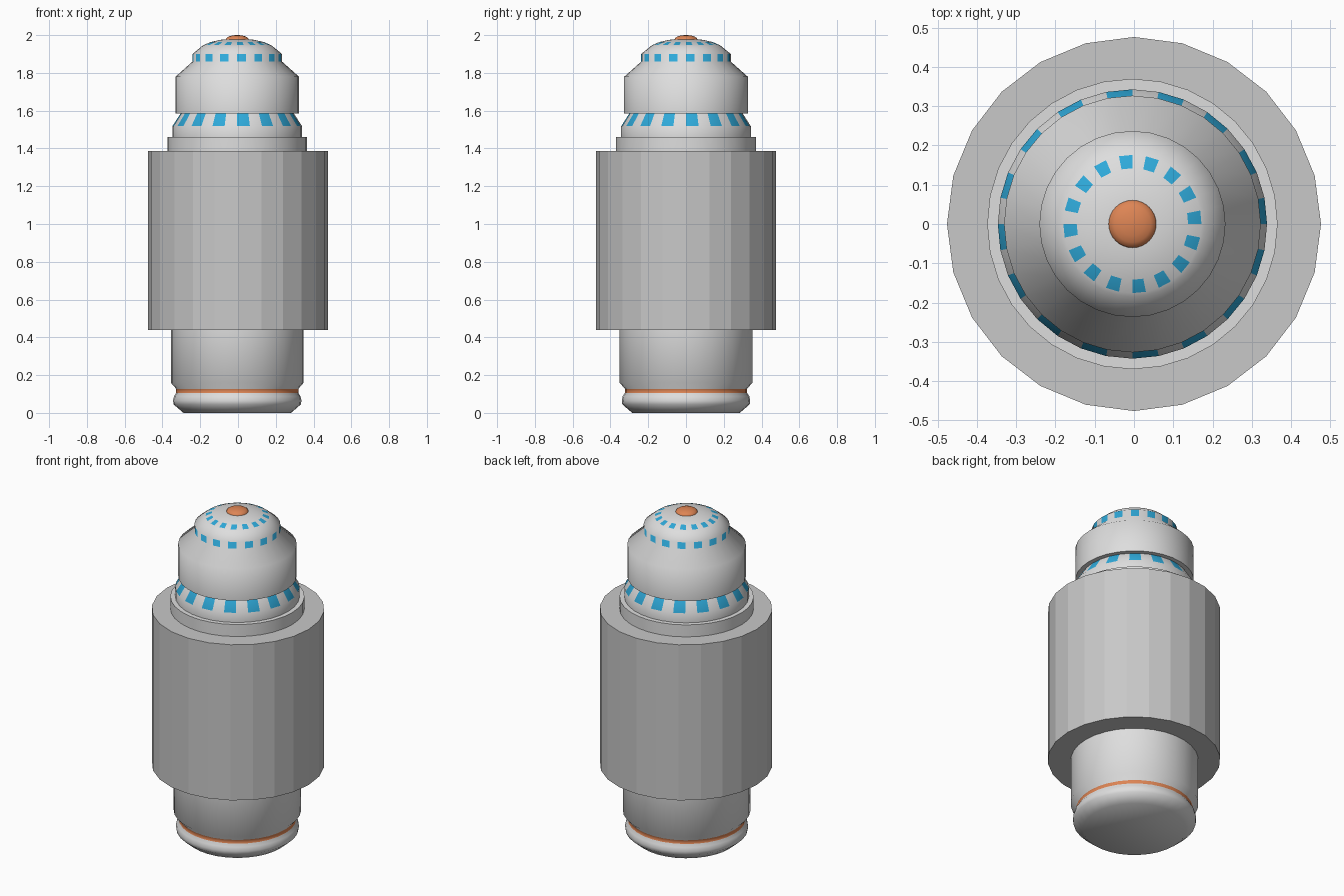
import bpy, bmesh, math

if "Cube" in bpy.data.objects:
    bpy.data.objects.remove(bpy.data.objects["Cube"])

SEG = 32          # segments of the turned parts
AXIS_X = -0.004   # turned parts sit a hair left of the sleeve


def material(name, rgb):
    m = bpy.data.materials.new(name)
    m.diffuse_color = (*rgb, 1)
    m.use_nodes = True
    m.node_tree.nodes["Principled BSDF"].inputs["Base Color"].default_value = m.diffuse_color
    return m


WHITE = material("light_grey", (0.73, 0.73, 0.73))
GREY = material("mid_grey", (0.58, 0.58, 0.58))
BLUE = material("sky_blue", (0.028, 0.40, 0.70))
ORANGE = material("copper_orange", (0.73, 0.235, 0.09))


def add_object(name, bm, mats, x=0.0):
    bmesh.ops.recalc_face_normals(bm, faces=bm.faces)
    me = bpy.data.meshes.new(name)
    bm.to_mesh(me)
    bm.free()
    for m in mats:
        me.materials.append(m)
    ob = bpy.data.objects.new(name, me)
    ob.location.x = x
    bpy.context.collection.objects.link(ob)
    return ob


def smooth(ob, degrees):
    bpy.ops.object.select_all(action='DESELECT')
    ob.select_set(True)
    bpy.context.view_layer.objects.active = ob
    bpy.ops.object.shade_smooth_by_angle(angle=math.radians(degrees))


def lathe(name, profile, mats):
    """Turn (radius, z, paint) rows; paint applies to the band above the row.
    'd' = every second face blue, 'o' = full orange band, '' = plain."""
    bm = bmesh.new()
    rings = []
    for r, z, _ in profile:
        rings.append([bm.verts.new((r * math.cos(math.tau * i / SEG),
                                    r * math.sin(math.tau * i / SEG), z))
                      for i in range(SEG)])
    for k in range(len(rings) - 1):
        a, b, paint = rings[k], rings[k + 1], profile[k][2]
        for i in range(SEG):
            j = (i + 1) % SEG
            f = bm.faces.new((a[i], a[j], b[j], b[i]))
            if paint == 'd' and i % 2 == 0:
                f.material_index = 1
            elif paint == 'o':
                f.material_index = 2
    bm.faces.new(rings[0])
    bm.faces.new(rings[-1])
    ob = add_object(name, bm, mats, AXIS_X)
    smooth(ob, 55)
    return ob


# Turned core: foot, copper line, shaft, collars, head and cap
core_profile = [
    (0.285, 0.0, ''), (0.337, 0.045, ''), (0.340, 0.065, ''), (0.335, 0.088, ''),
    (0.324, 0.105, 'o'), (0.323, 0.127, ''), (0.352, 0.160, ''), (0.352, 0.44, ''),
    (0.370, 1.30, ''), (0.370, 1.46, ''), (0.343, 1.46, ''), (0.343, 1.518, 'd'),
    (0.300, 1.585, ''), (0.327, 1.585, ''), (0.327, 1.78, ''), (0.237, 1.86, 'd'),
    (0.237, 1.90, ''), (0.185, 1.943, ''), (0.176, 1.948, 'd'), (0.142, 1.963, ''),
    (0.090, 1.975, ''), (0.050, 1.979, ''),
]
lathe("turned_core", core_profile, [WHITE, BLUE, ORANGE])

# Copper button on the very top
button = [(0.061, 1.972, '')] + [
    (0.061 * math.cos(t), 1.977 + 0.023 * math.sin(t), '')
    for t in (math.radians(a) for a in (0, 20, 40, 60, 78, 88))]
lathe("top_button", button, [ORANGE])

# Faceted sleeve around the middle
bm = bmesh.new()
bmesh.ops.create_cone(bm, cap_ends=True, segments=24, radius1=0.4765,
                      radius2=0.4765, depth=0.947)
sleeve = add_object("middle_sleeve", bm, [GREY])
sleeve.location.z = 0.9135
